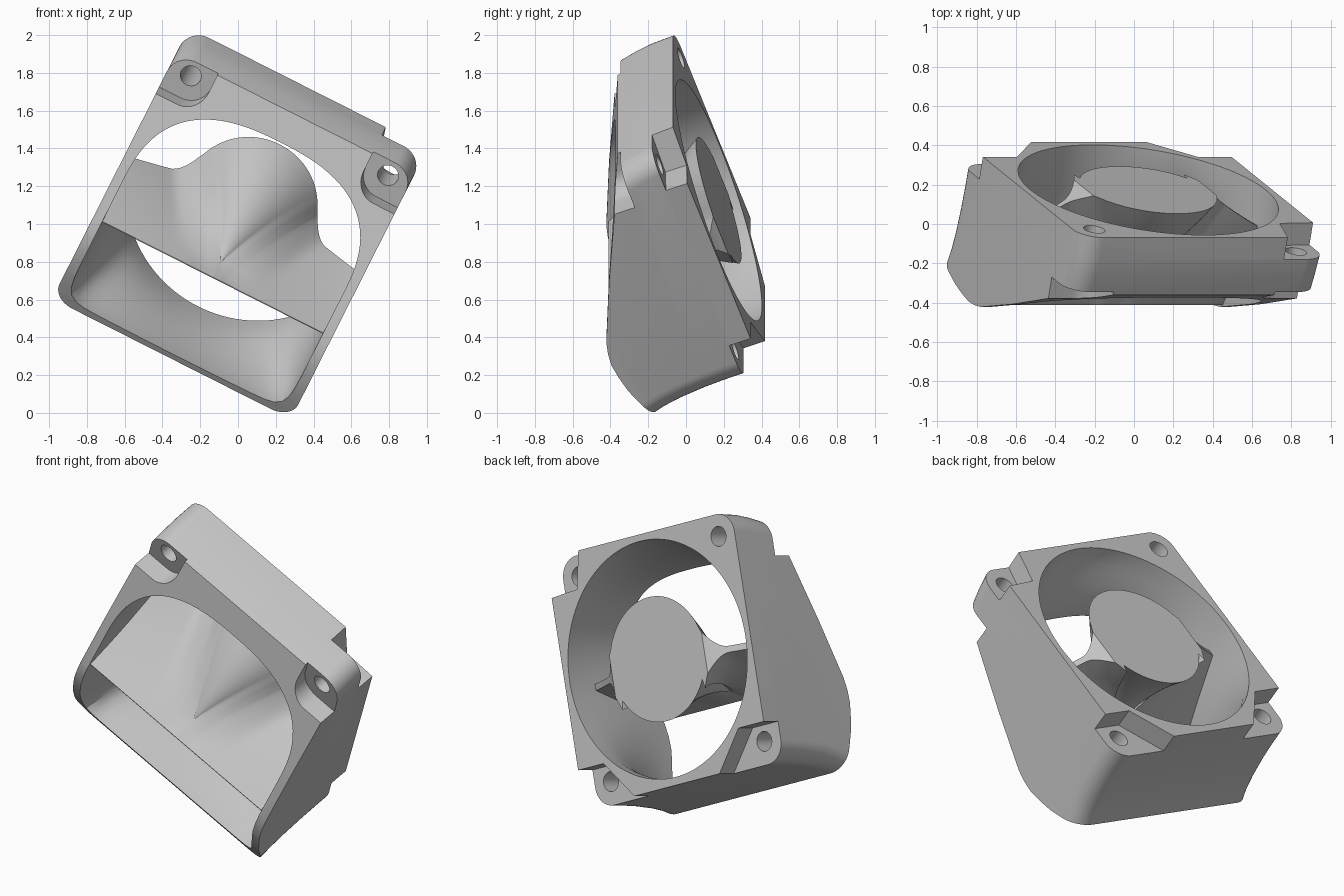
import bpy, bmesh, math
from mathutils import Matrix

cube = bpy.data.objects.get("Cube")
if cube:
    bpy.data.objects.remove(cube, do_unlink=True)

GREY = (0.55, 0.55, 0.55, 1)
grey = bpy.data.materials.new("plain grey")
grey.use_nodes = True
grey.diffuse_color = GREY
grey.node_tree.nodes["Principled BSDF"].inputs["Base Color"].default_value = GREY

# Working frame: x across the fan, y out of its mounting face, z up the face
TILT = (Matrix.Translation((0, -0.008, 0)) @ Matrix.Rotation(math.radians(26.8), 4, 'Y')
        @ Matrix.Rotation(math.radians(20), 4, 'X'))
CX, CZ, HALF = -0.443, 0.913, 0.708
BACK, PLATE, STEP = 0.525, 0.215, 0.405
TOP = CZ + HALF


def loft(name, rings, folded=False):
    """Closed solid through rings with equal point counts; folded rings are capped with a strip."""
    bm = bmesh.new()
    rows = [[bm.verts.new(p) for p in ring] for ring in rings]
    n = len(rows[0])
    for a, b in zip(rows, rows[1:]):
        for i in range(n):
            j = (i + 1) % n
            bm.faces.new((a[i], a[j], b[j], b[i]))
    for row in (rows[0], rows[-1]):
        if folded:
            for i in range(n // 2 - 1):
                bm.faces.new((row[i], row[i + 1], row[n - 2 - i], row[n - 1 - i]))
        else:
            bm.faces.new(row)
    bmesh.ops.recalc_face_normals(bm, faces=bm.faces)
    mesh = bpy.data.meshes.new(name)
    bm.to_mesh(mesh)
    bm.free()
    mesh.materials.append(grey)
    ob = bpy.data.objects.new(name, mesh)
    bpy.context.collection.objects.link(ob)
    return ob


def prism(name, outline, y0, y1):
    return loft(name, [[(x, y, z) for x, z in outline] for y in (y0, y1)])


def boolean(target, tool, kind='DIFFERENCE'):
    mod = target.modifiers.new("cut", 'BOOLEAN')
    mod.operation, mod.object, mod.solver = kind, tool, 'EXACT'
    bpy.context.view_layer.objects.active = target
    bpy.ops.object.modifier_apply(modifier=mod.name)
    bpy.data.objects.remove(tool, do_unlink=True)


def rounded(x0, x1, z0, z1, radii, steps=10):
    """Rounded rectangle, radii from the upper right, anticlockwise."""
    pts = []
    for k, (x, z, sx, sz) in enumerate([(x1, z1, 1, 1), (x0, z1, -1, 1), (x0, z0, -1, -1), (x1, z0, 1, -1)]):
        r = radii[k]
        for i in range(steps + 1):
            a = math.radians(90 * (k + i / steps))
            pts.append((x - sx * r + r * math.cos(a), z - sz * r + r * math.sin(a)))
    return pts


def finish(ob):
    ob.data.transform(TILT)
    bpy.ops.object.select_all(action='DESELECT')
    ob.select_set(True)
    bpy.context.view_layer.objects.active = ob
    bpy.ops.object.shade_smooth_by_angle(angle=math.radians(28))


# Housing: rounded box with curved floor and roof, trimmed to the slanted front and round nose
sections = [(BACK, 0.198, TOP), (0.4, 0.197, TOP - 0.006), (0.3, 0.195, TOP - 0.022),
            (0.19, 0.19, 1.573), (0.05, 0.176, 1.54), (-0.05, 0.158, 1.5),
            (-0.11, 0.14, 1.48), (-0.4, 0.07, 1.4)]
housing = loft("duct_housing", [
    [(x, y, z) for x, z in rounded(CX - HALF, CX + HALF, floor, roof, [0.12] * 4)]
    for y, floor, roof in sections])
side = [(0.7, 0), (0.7, 1.8), (0.297, 1.8), (PLATE, 1.615), (-0.065, 0.99), (-0.2, 0.66),
        (-0.216, 0.59), (-0.221, 0.52), (-0.21, 0.44), (-0.19, 0.35), (-0.161, 0.27),
        (-0.132, 0.2), (-0.105, 0.14), (-0.05, 0)]
boolean(housing, loft("side_shape", [[(x, y, z) for y, z in side] for x in (-1.4, 0.5)]), 'INTERSECT')


# Air passage: round at the fan, arched with a square bottom at the outlet
def passage_ring(t, out=0.0):
    ring = []
    for i in range(120):
        a = math.tau * i / 120
        c, s = math.cos(a), math.sin(a)
        b, p = (0.508, 2.6) if s >= 0 else (0.742, 14)
        r1 = (abs(c / 0.655) ** p + abs(s / b) ** p) ** (-1 / p)
        z1 = CZ + r1 * s
        y1 = max(PLATE - 0.44 * (1.615 - z1), -0.2)
        ease = t * t * (3 - 2 * t)
        r = 0.67 + (r1 - 0.67) * ease
        ring.append((CX + r * c, BACK + (y1 - BACK) * t - out, CZ + r * s))
    return ring


rings = [[(x, y + 0.2, z) for x, y, z in passage_ring(0)]]
rings += [passage_ring(k / 8) for k in range(9)] + [passage_ring(1, 0.5)]
boolean(housing, loft("air_passage", rings))

# Corner steps on the mounting face
low_step = [(-0.8, 0.42), (-0.515, 0.42), (-0.325, 0.198), (-0.325, 0.05), (-0.8, 0.05)]
for s in (1, -1):
    boolean(housing, prism("low_step", [(CX + s * x, z) for x, z in low_step], STEP, 0.7))
high_step = [(0.016, 1.7), (0.016, TOP), (0.07, 1.41), (0.35, 1.395), (0.35, 1.7)]
boolean(housing, prism("high_step", high_step, STEP, 0.7))

# Screw seats in the upper front corners, and the four screw holes
for s in (1, -1):
    x0, x1 = sorted((CX + s * 0.46, CX + s * 0.85))
    radii = [0.002, 0.002, 0.12, 0.002] if s > 0 else [0.002, 0.002, 0.002, 0.12]
    seat = rounded(x0, x1, 1.36, 1.8, radii)
    boolean(housing, prism("screw_seat", seat, -0.5, PLATE))
    for z, depth in ((1.497, 0.0), (0.33, 0.24)):
        hole = rounded(CX + s * 0.585 - 0.056, CX + s * 0.585 + 0.056, z - 0.056, z + 0.056, [0.056] * 4)
        boolean(housing, prism("screw_hole", hole, depth, 0.7))
finish(housing)

# Hub deflector: disc and two receding arms at the back, drawn forward to a thin straight lip
R, ARM, ARM_Z, ARM_T = 0.352, 0.68, 0.88, 0.018
wing = [R + (ARM - R) * i / 20 for i in range(1, 21)]
disc = [R * math.sin(math.pi * i / 48) for i in range(-24, 25)]
spread = [-d for d in reversed(wing)] + disc + wing


def arm_edge(d, side):
    """Height of the upper (1) or lower (-1) back edge at distance d from the hub axis."""
    d = abs(d)
    round_z = CZ + side * math.sqrt(max(R * R - d * d, 0))
    if d < 0.31:
        return round_z
    fillet = ARM_Z + side * (ARM_T + 0.19 * max(0, (0.46 - d) / 0.15) ** 2)
    if d >= R:
        return fillet
    return max(round_z, fillet) if side > 0 else min(round_z, fillet)


def deflector_ring(t):
    upper, lower = [], []
    for d in spread:
        k = max(0, (abs(d) - 0.3) / (ARM - 0.3))
        # The hub closes to its point a little behind the lip
        near = max(0, 1 - 3 * k)
        s = min(1, t / (1 - 0.2 * near))
        lip_x = math.copysign(ARM * k ** 1.2, d) + d * 0.01
        x = CX + d + (lip_x - d) * s
        y0 = BACK - 0.21 * max(0, (abs(d) - R) / (ARM - R)) ** 0.8
        y = y0 + (-0.18 - y0) * t
        for edge, side, lip_z in ((upper, 1, 0.684), (lower, -1, 0.679)):
            z0 = arm_edge(d, side)
            z1 = lip_z + (0.33 + 0.02 * side) * (y + 0.18) * near
            edge.append((x, y, z0 + (z1 - z0) * s))
    return upper + lower[::-1]


finish(loft("hub_deflector", [deflector_ring(i / 10) for i in range(11)], folded=True))
